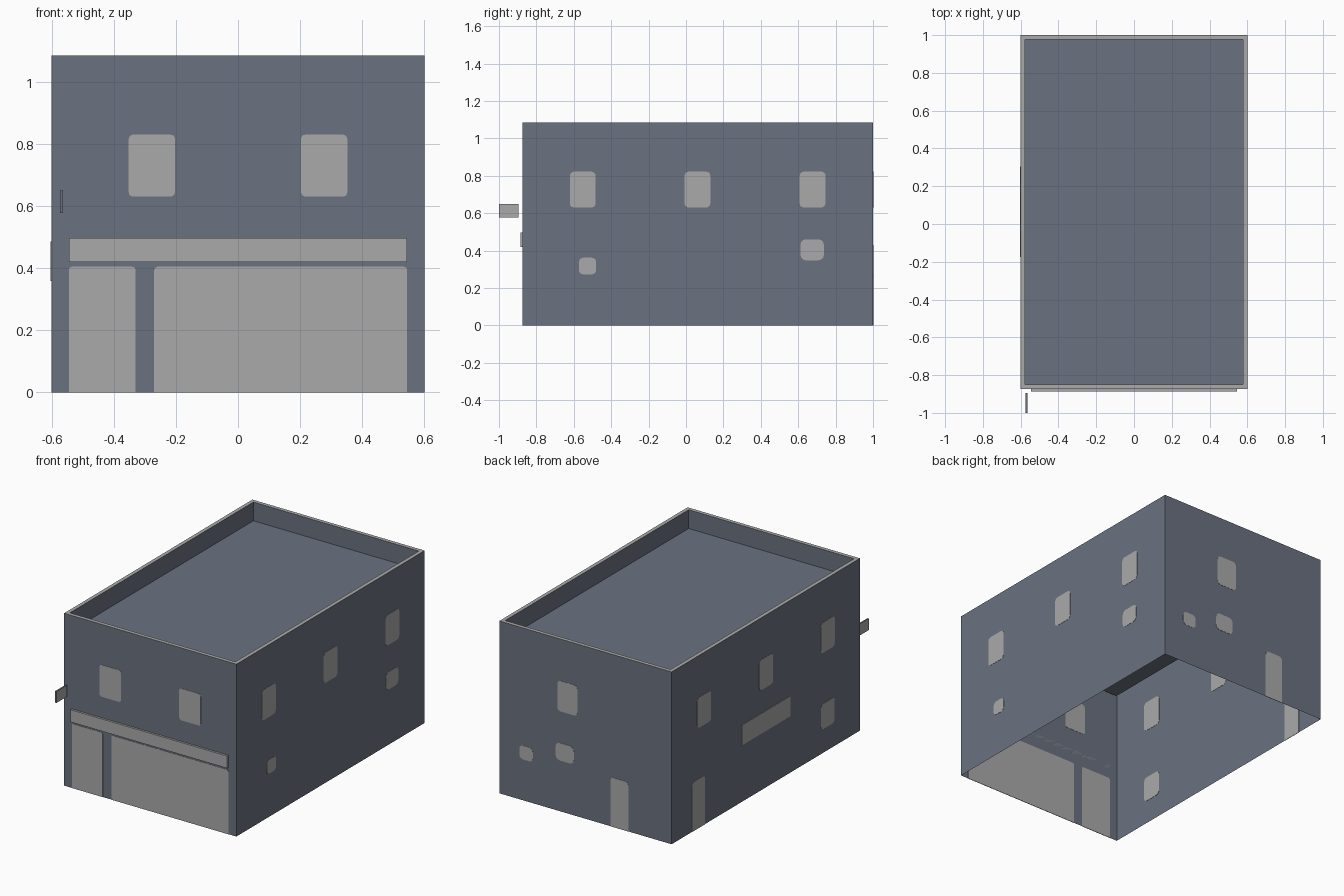
import bpy, bmesh, math
from mathutils import Vector

cube = bpy.data.objects.get("Cube")
if cube:
    bpy.data.objects.remove(cube, do_unlink=True)


def material(name, rgb):
    mat = bpy.data.materials.new(name)
    mat.use_nodes = True
    mat.diffuse_color = (*rgb, 1)
    mat.node_tree.nodes["Principled BSDF"].inputs["Base Color"].default_value = (*rgb, 1)
    return mat


SLATE = material("slate wall", (0.147, 0.168, 0.216))
GREY = material("light grey", (0.402, 0.402, 0.402))

WIDTH, FRONT, BACK, TOP, ROOF = 0.6, -0.873, 1.0, 1.085, 0.967


def finish(name, bm, *mats):
    mesh = bpy.data.meshes.new(name)
    bm.to_mesh(mesh)
    bm.free()
    for mat in mats:
        mesh.materials.append(mat)
    obj = bpy.data.objects.new(name, mesh)
    bpy.context.collection.objects.link(obj)
    return obj


def box_mesh(lo, hi):
    lo, hi = Vector(lo), Vector(hi)
    bm = bmesh.new()
    bmesh.ops.create_cube(bm, size=1)
    bmesh.ops.scale(bm, vec=hi - lo, verts=bm.verts)
    bmesh.ops.translate(bm, vec=(lo + hi) / 2, verts=bm.verts)
    bm.normal_update()
    return bm


# Each wall maps (distance along the wall, height) to a point
WALLS = {
    "front": lambda u, z: (u, FRONT, z),
    "back": lambda u, z: (u, BACK, z),
    "left": lambda u, z: (WIDTH, u, z),
    "right": lambda u, z: (-WIDTH, u, z),
}


def panel(name, wall, u0, u1, z0, z1, r=0.022):
    """Thin rounded pane set in a wall; doors keep square feet."""
    outline = []
    corners = [(u1, z1, -1, -1), (u0, z1, 1, -1), (u0, z0, 1, 1), (u1, z0, -1, 1)]
    for i, (u, z, su, sz) in enumerate(corners):
        if z == 0:
            outline.append((u, z))
            continue
        for step in range(4):
            a = math.radians(90 * i + 30 * step)
            outline.append((u + su * r + r * math.cos(a), z + sz * r + r * math.sin(a)))
    bm = bmesh.new()
    bm.faces.new([bm.verts.new(WALLS[wall](u, z)) for u, z in outline])
    obj = finish(name, bm, GREY)
    solid = obj.modifiers.new("thickness", "SOLIDIFY")
    solid.thickness = 0.003
    solid.offset = 0


# Open-bottomed shell with a parapet and a sunken roof
bm = box_mesh((-WIDTH, FRONT, 0), (WIDTH, BACK, TOP))
bmesh.ops.delete(bm, geom=[f for f in bm.faces if f.normal.z < -0.5], context="FACES_ONLY")
top = [f for f in bm.faces if f.normal.z > 0.5]
bmesh.ops.inset_region(bm, faces=top, thickness=0.024, use_even_offset=True)
sunk = bmesh.ops.extrude_discrete_faces(bm, faces=top)["faces"]
bmesh.ops.translate(bm, vec=(0, 0, ROOF - TOP), verts=sunk[0].verts)
bm.normal_update()
for f in bm.faces:
    f.material_index = int(all(v.co.z > TOP - 0.001 for v in f.verts))
finish("building_shell", bm, SLATE, GREY)

# Upper windows
for side, x in (("left", 0.203), ("right", -0.352)):
    panel(f"front_window_{side}", "front", x, x + 0.149, 0.63, 0.83, 0.014)
for wall in ("left", "right"):
    for label, y in (("front", -0.552), ("middle", 0.061), ("rear", 0.677)):
        panel(f"{wall}_upper_window_{label}", wall, y - 0.069, y + 0.069, 0.63, 0.822)
panel("back_upper_window", "back", 0.055, 0.195, 0.63, 0.822)

# Lower windows
panel("left_small_window", "left", -0.573, -0.48, 0.272, 0.362, 0.025)
panel("left_lower_window", "left", 0.612, 0.737, 0.348, 0.46, 0.028)
panel("right_lower_window", "right", -0.62, -0.485, 0.15, 0.31)
panel("back_small_window", "back", 0.365, 0.46, 0.258, 0.345, 0.025)
panel("back_lower_window", "back", 0.08, 0.207, 0.32, 0.43, 0.028)

# Doors and shop front
panel("front_door", "front", -0.545, -0.33, 0, 0.405, 0.012)
panel("shop_front", "front", -0.27, 0.545, 0, 0.405, 0.012)
panel("right_door", "right", 0.67, 0.80, 0, 0.31)
panel("back_door", "back", -0.30, -0.175, 0, 0.31)

# Sign boards on the front and right walls
finish("front_sign_band", box_mesh((-0.545, -0.886, 0.42), (0.545, FRONT, 0.497)), GREY)
finish("right_sign_plate", box_mesh((-0.604, -0.175, 0.358), (-0.6005, 0.305, 0.485)), GREY)

# Projecting sign: grey sides, slate edges
bm = box_mesh((-0.574, -1.0, 0.578), (-0.564, -0.895, 0.65))
for f in bm.faces:
    f.material_index = int(abs(f.normal.x) > 0.5)
finish("projecting_sign", bm, SLATE, GREY)
